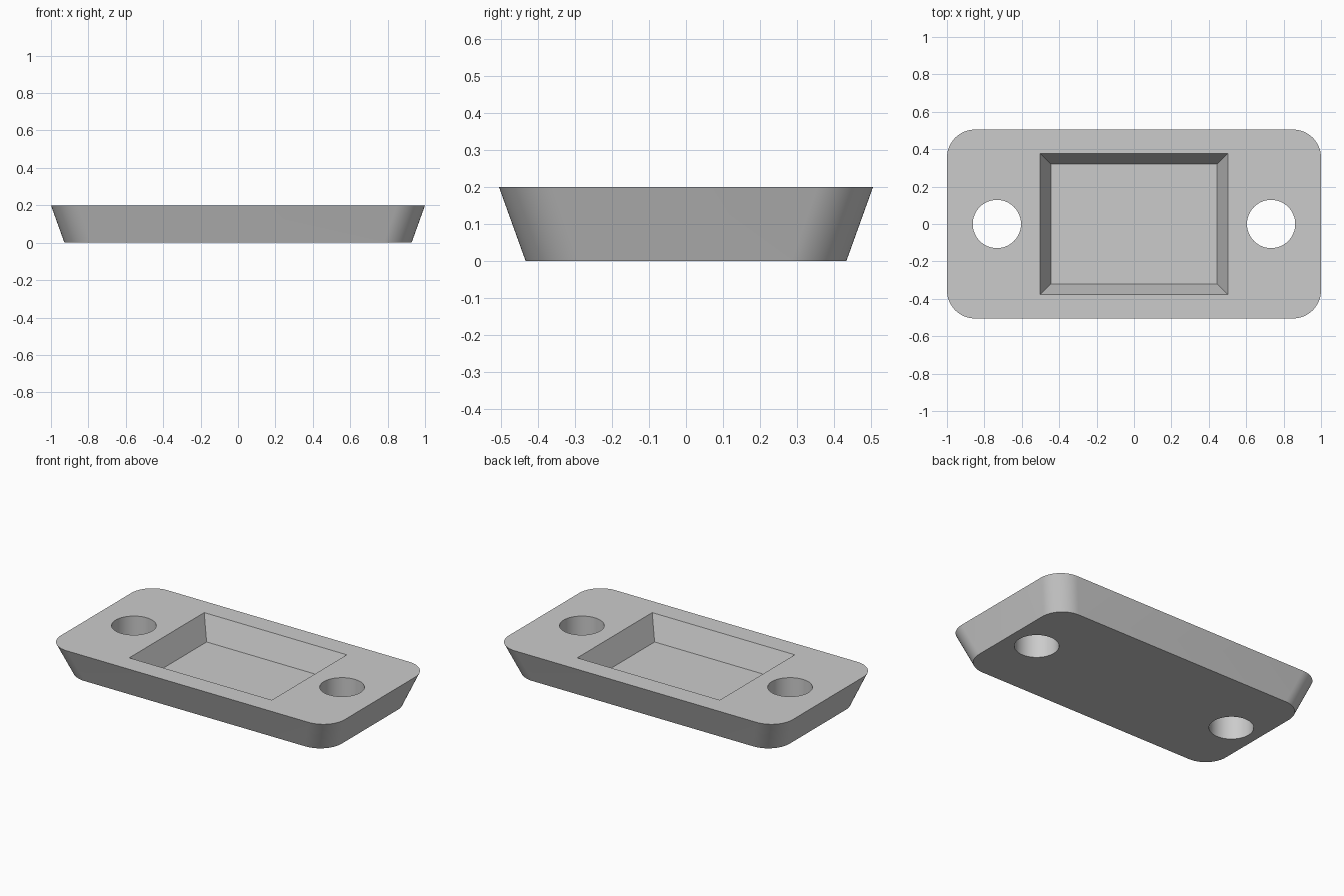
import bpy
import bmesh
from math import cos, sin, pi, radians

cube = bpy.data.objects.get("Cube")
if cube:
    bpy.data.objects.remove(cube, do_unlink=True)

grey = bpy.data.materials.new("plain grey")
grey.use_nodes = True
colour = (0.6, 0.6, 0.6, 1)
grey.diffuse_color = colour
grey.node_tree.nodes["Principled BSDF"].inputs["Base Color"].default_value = colour


def rounded_outline(hx, hy, r, steps=16):
    """Rectangle outline with rounded corners, or sharp ones when r is 0."""
    points = []
    for i, (sx, sy) in enumerate([(1, 1), (-1, 1), (-1, -1), (1, -1)]):
        for k in range(steps + 1 if r else 1):
            a = (i + k / steps) * pi / 2
            points.append((sx * (hx - r) + r * cos(a), sy * (hy - r) + r * sin(a)))
    return points


def loft(name, lower, upper, z0, z1):
    """Closed solid between two matching outlines."""
    bm = bmesh.new()
    low = [bm.verts.new((x, y, z0)) for x, y in lower]
    top = [bm.verts.new((x, y, z1)) for x, y in upper]
    bm.faces.new(low[::-1])
    bm.faces.new(top)
    for i in range(len(low)):
        j = (i + 1) % len(low)
        bm.faces.new((low[i], low[j], top[j], top[i]))
    mesh = bpy.data.meshes.new(name)
    bm.to_mesh(mesh)
    bm.free()
    obj = bpy.data.objects.new(name, mesh)
    bpy.context.collection.objects.link(obj)
    mesh.materials.append(grey)
    return obj


# Flared plate, wider at the top
plate = loft("mounting_plate", rounded_outline(0.928, 0.433, 0.15),
             rounded_outline(1.0, 0.505, 0.15), 0, 0.2)

# Cutters: tapered pocket and two through holes
cutters = [loft("pocket_cutter", rounded_outline(0.445, 0.32, 0),
                rounded_outline(0.521, 0.396, 0), 0.05, 0.25)]
for side, name in ((1, "left_hole_cutter"), (-1, "right_hole_cutter")):
    circle = [(side * 0.733 + 0.129 * cos(i * pi / 32), 0.129 * sin(i * pi / 32))
              for i in range(64)]
    cutters.append(loft(name, circle, circle, -0.1, 0.3))

bpy.ops.object.select_all(action="DESELECT")
plate.select_set(True)
bpy.context.view_layer.objects.active = plate
for cutter in cutters:
    cutter.hide_render = True
    cut = plate.modifiers.new(cutter.name, "BOOLEAN")
    cut.operation = "DIFFERENCE"
    cut.solver = "EXACT"
    cut.object = cutter
    bpy.ops.object.modifier_apply(modifier=cut.name)
    bpy.data.objects.remove(cutter, do_unlink=True)

# Smooth corners and holes, crisp edges elsewhere
bpy.ops.object.shade_smooth_by_angle(angle=radians(30))
